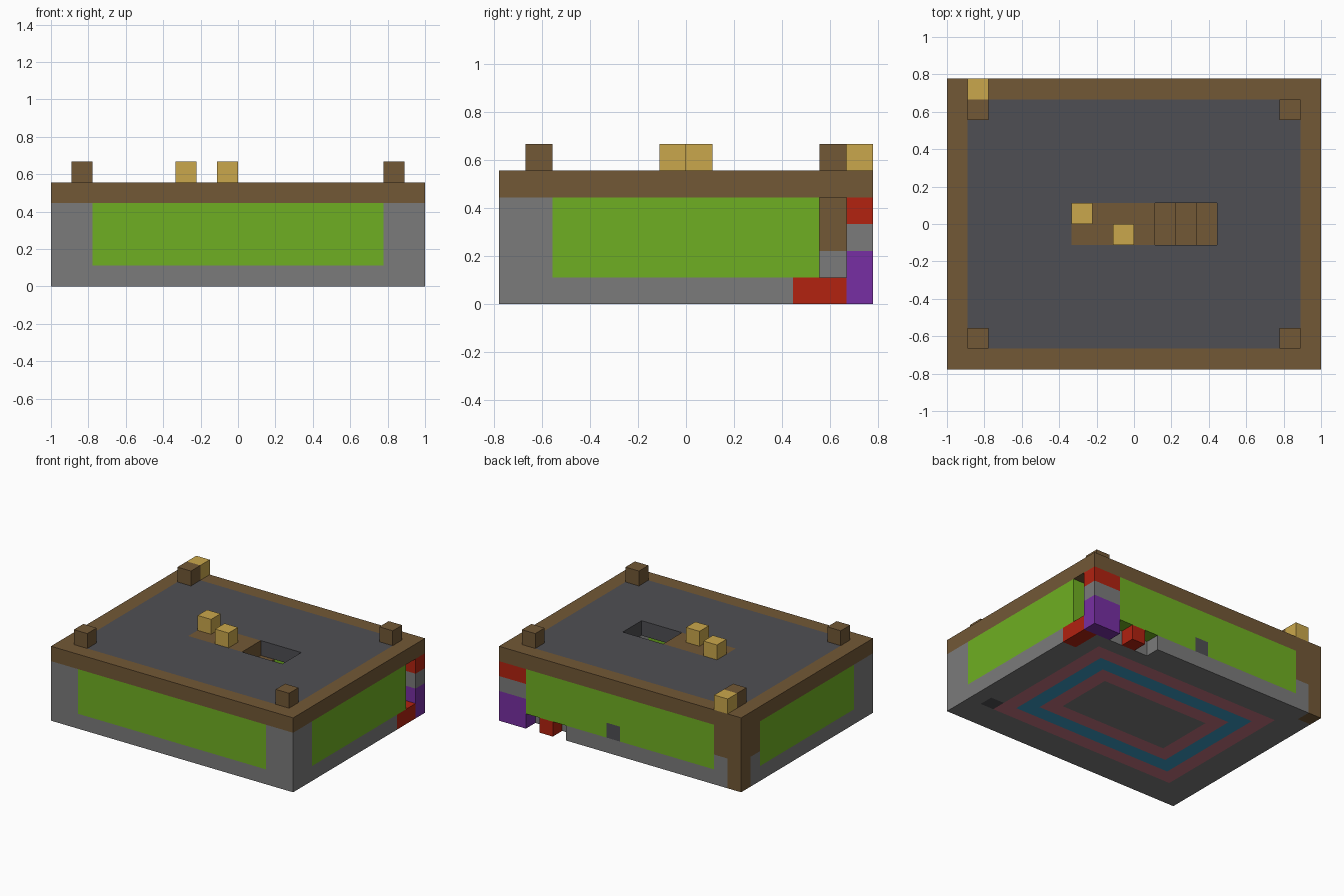
import bpy
import bmesh

UNIT = 1 / 9  # edge length of one block

cube = bpy.data.objects.get("Cube")
if cube:
    bpy.data.objects.remove(cube, do_unlink=True)


def linear(value):
    c = value / 255
    return c / 12.92 if c <= 0.04045 else ((c + 0.055) / 1.055) ** 2.4


def material(name, *rgb):
    colour = [linear(v) for v in rgb] + [1]
    mat = bpy.data.materials.new(name)
    mat.use_nodes = True
    mat.diffuse_color = colour
    mat.node_tree.nodes["Principled BSDF"].inputs["Base Color"].default_value = colour
    return mat


stone = material("grey stone", 123, 123, 123)
slate = material("dark slate", 79, 79, 83)
wood = material("brown wood", 114, 88, 54)
gold = material("pale gold wood", 202, 167, 76)
green = material("lime green", 111, 175, 34)
red = material("bright red", 178, 34, 16)
purple = material("purple", 119, 47, 163)
pink = material("dusty pink", 195, 114, 127)
blue = material("sky blue", 58, 156, 194)


def blocks(name, mat, *boxes):
    """One object made of boxes, each given as x, y and z ranges in blocks."""
    bm = bmesh.new()
    for ranges in boxes:
        made = bmesh.ops.create_cube(bm, size=1)
        for v in made["verts"]:
            v.co = [UNIT * (hi if c > 0 else lo) for c, (lo, hi) in zip(v.co, ranges)]
    mesh = bpy.data.meshes.new(name)
    bm.to_mesh(mesh)
    bm.free()
    mesh.materials.append(mat)
    obj = bpy.data.objects.new(name, mesh)
    bpy.context.collection.objects.link(obj)
    return obj


def frame(name, mat, x, y, z):
    """Rectangular ring, one block wide, with outer half sizes x and y."""
    blocks(name, mat,
           ((-x, x), (-y, 1 - y), z), ((-x, x), (y - 1, y), z),
           ((-x, 1 - x), (1 - y, y - 1), z), ((x - 1, x), (1 - y, y - 1), z))


base, wall, top, above = (0, 1), (1, 4), (4, 5), (5, 6)
low, high = (1, 2), (2, 4)
front, back = (-7, -6), (6, 7)
left, right = (8, 9), (-9, -8)

# Floor with its inlaid rug
blocks("floor_border", stone,
       ((-9, 9), (-7, -5), base), ((-9, -7), (-5, 5), base),
       ((-9, 8), (5, 6), base), ((-8, 4), back, base),
       ((7, 8), (-4, 5), base), (left, (-5, 4), base))
blocks("floor_dark_block", slate, ((7, 8), (-5, -4), base))
for i, mat in enumerate((pink, blue, pink)):
    frame(f"rug_ring_{i + 1}", mat, 7 - i, 5 - i, base)
blocks("rug_centre", stone, ((-4, 4), (-2, 2), base))

# Green wall panels
blocks("front_panel", green, ((-7, 7), front, wall))
for name, side in (("left_panel", left), ("right_panel", right)):
    blocks(name, green, (side, (-5, 5), wall))
blocks("back_panel", green, ((-7, 0), back, wall), ((1, 7), back, wall),
       ((0, 1), back, high))
blocks("back_dark_block", slate, ((0, 1), back, low))

# Front corner pillars
for name, wide, side in (("left_pillar", (7, 9), left), ("right_pillar", (-9, -7), right)):
    blocks(name, stone, (wide, front, wall), (side, (-6, -5), wall))

# Back right wooden corner
blocks("corner_post", wood, (right, back, (0, 4)))
for name, mat, z in (("corner_brace", wood, high), ("corner_brace_foot", stone, low)):
    blocks(name, mat, ((-8, -7), back, z), (right, (5, 6), z))

# Back left corner of stacked coloured blocks
for name, mat, z in (("corner_base", purple, (0, 2)), ("corner_middle", stone, (2, 3)),
                     ("corner_cap", red, (3, 4))):
    blocks(name, mat, ((7, 9), back, z))
blocks("red_floor_blocks", red, (left, (4, 6), base), ((5, 6), back, base))

# Roof deck around the stairwell
frame("roof_rim", wood, 9, 7, top)
blocks("roof_deck", slate, ((-8, 8), (1, 6), top), ((-8, 8), (-6, -1), top),
       ((-8, -3), (-1, 1), top), ((4, 8), (-1, 1), top))
blocks("deck_planks", wood, ((-3, 1), (-1, 1), top))
blocks("stairs", wood, *[((1 + i, 2 + i), (-1, 1), (1, 4 - i)) for i in range(3)])

# Posts and loose blocks on the roof
for x in (-8, 7):
    for y in (-6, 5):
        blocks("roof_post", wood, ((x, x + 1), (y, y + 1), above))
for x, y in ((-8, 6), (-3, 0), (-1, -1)):
    blocks("gold_block", gold, ((x, x + 1), (y, y + 1), above))
